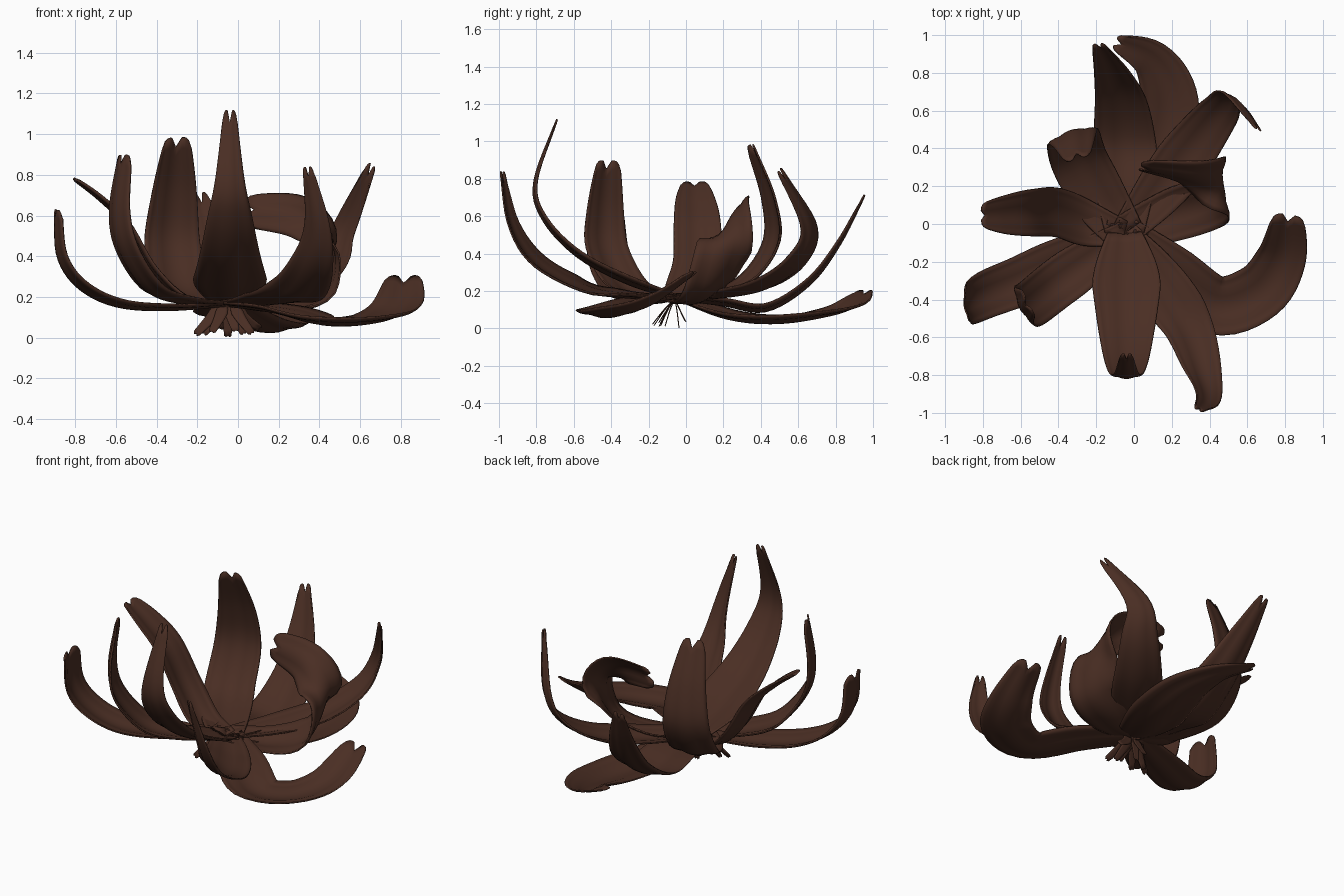
import bpy, math, random
from mathutils import Vector

cube = bpy.data.objects.get("Cube")
if cube:
    bpy.data.objects.remove(cube)
random.seed(4)

brown = bpy.data.materials.new("dark_brown")
brown.use_nodes = True
colour = (0.068, 0.027, 0.017, 1)
brown.diffuse_color = colour
brown.node_tree.nodes["Principled BSDF"].inputs["Base Color"].default_value = colour

HEART = (-0.05, -0.05, 0.16)


def spine(points, t):
    """Point on a smooth curve through the given points."""
    n = len(points) - 1
    i = max(0, min(int(t * n), n - 1))
    f = t * n - i
    b, c = points[i], points[i + 1]
    a = points[i - 1] if i else b * 2 - c
    d = points[i + 2] if i + 2 <= n else c * 2 - b
    return (b * 2 + (c - a) * f + (a * 2 - b * 5 + c * 4 - d) * f ** 2
            + (b * 3 - a - c * 3 + d) * f ** 3) / 2


def petal(name, path, width, tip, power=1.0, side=None, side_end=None, base=0.5, peak=0.33,
          cup=0.18, rows=28, cols=12, start=HEART, thickness=0.008):
    """Cupped, grooved blade with a notched tip, swept along a path."""
    pts = [Vector(p) for p in [start] + path]
    up = Vector((0, 0, 1))

    def frame(t):
        tangent = (spine(pts, min(t + 0.02, 1)) - spine(pts, max(t - 0.02, 0))).normalized()
        s = Vector(side).lerp(Vector(side_end or side), t) if side else tangent.cross(up)
        s = (s - tangent * s.dot(tangent)).normalized()
        return s, s.cross(tangent)

    flip = 1 if frame(0)[1].z > 0 else -1
    verts, faces = [], []
    for r in range(rows + 1):
        t = r / rows
        if t < peak:
            w = base + (1 - base) * math.sin(t / peak * math.pi / 2)
        else:
            w = 1 - (1 - tip) * ((t - peak) / (1 - peak)) ** power
        half = w * width / 2
        for c in range(cols + 1):
            u = 2 * c / cols - 1
            notch = 0.035 * max(0, 1 - abs(u) / 0.35) + 0.04 * u ** 6
            te = t * (1 - notch * t ** 4)
            s, n = frame(te)
            bend = cup * u * u - 0.07 * max(0, 1 - abs(u) * 3) + 0.02 * math.cos(u * 12)
            verts.append(spine(pts, te) + s * (u * half) + n * (flip * half * bend))
            if r and c:
                k = r * (cols + 1) + c
                faces.append((k, k - 1, k - cols - 2, k - cols - 1))
    mesh = bpy.data.meshes.new(name)
    mesh.from_pydata(verts, [], faces)
    mesh.materials.append(brown)
    mesh.shade_smooth()
    obj = bpy.data.objects.new(name, mesh)
    bpy.context.collection.objects.link(obj)
    shell = obj.modifiers.new("thickness", "SOLIDIFY")
    shell.thickness = thickness
    shell.offset = 0


# Front petals
petal("front_petal",
      [(-.04, -.32, .25), (-.04, -.58, .39), (-.04, -.76, .58), (-.04, -.81, .78), (-.04, -.69, 1.12)],
      .36, .2, 1.0, (1, 0, 0), peak=.22)
petal("front_left_petal",
      [(.13, -.3, .17), (.28, -.55, .21), (.36, -.8, .35), (.385, -.93, .55), (.34, -.985, .84)],
      .29, .22, 1.2, (.88, -.45, 0))

# Right hand petals
petal("outer_right_petal",
      [(-.35, -.18, .14), (-.6, -.3, .16), (-.78, -.37, .25), (-.88, -.42, .4), (-.895, -.43, .63)],
      .26, .75, 2, (-.4, .9, 0), (-.12, 1, 0))
petal("inner_right_petal",
      [(-.25, -.2, .17), (-.43, -.33, .23), (-.56, -.43, .42), (-.6, -.44, .62), (-.565, -.42, .9)],
      .26, .6, 3, (-.45, .9, 0))
petal("side_right_petal",
      [(-.25, 0, .18), (-.42, .06, .33), (-.55, .06, .55), (-.68, .05, .68), (-.81, .045, .78)],
      .26, .55, 2.5, (0, 1, 0))

# Back petals
petal("back_right_petal",
      [(-.17, .12, .17), (-.29, .34, .25), (-.33, .48, .46), (-.32, .46, .7), (-.3, .35, .985)],
      .3, .5, 2.5, (.95, .3, 0), base=.7)
petal("back_petal",
      [(-.05, .2, .13), (-.05, .43, .1), (-.07, .66, .24), (-.12, .82, .45), (-.19, .955, .71)],
      .34, .25, 1.5, (1, 0, 0), base=.6)
petal("low_back_petal",
      [(.07, .22, .06), (.16, .46, .035), (.18, .69, .06), (.09, .87, .11), (-.1, .965, .2)],
      .35, .3, 1.8, base=.6)
petal("back_left_petal",
      [(.14, .18, .17), (.32, .42, .22), (.46, .6, .35), (.53, .665, .54), (.66, .5, .85)],
      .29, .22, 1.2, (.8, -.6, 0))

# Left hand petals
petal("arched_left_petal",
      [(.2, .05, .14), (.41, .13, .22), (.46, .21, .45), (.31, .25, .6), (.03, .3, .63)],
      .3, .6, 2.5, (-.3, 1, 0), (0, .3, .85), base=.65)
petal("curled_left_petal",
      [(.19, -.25, .13), (.43, -.43, .07), (.66, -.36, .08), (.78, -.18, .14), (.82, .05, .3)],
      .31, .6, 3, base=.6)

# Ragged fringe of thin blades below the heart
for i in range(9):
    a = (i - 4) / 4
    y = random.uniform(-.13, .07)
    low = random.uniform(.01, .05) if i != 4 else 0.002
    petal("fringe_blade_%d" % (i + 1),
          [(-.05 + a * .08, -.06 + y * .5, .1), (-.05 + a * .16, -.06 + y, low)],
          .06, .6, 1, (1, 0, 0), base=.6, cup=0, rows=6, cols=4,
          start=(-.05 + a * .04, -.06, .16), thickness=.004)
